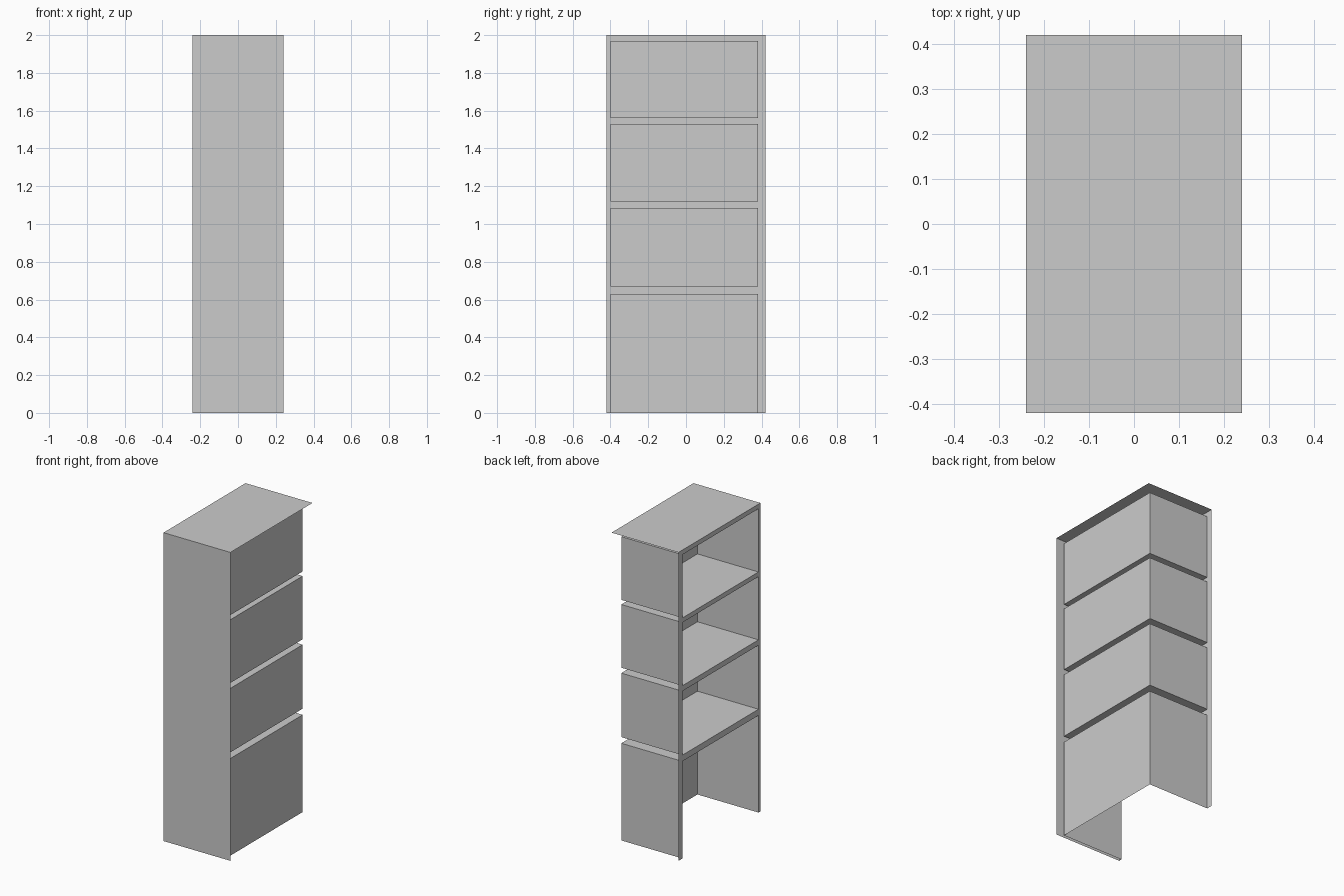
import bpy, bmesh

if "Cube" in bpy.data.objects:
    bpy.data.objects.remove(bpy.data.objects["Cube"])

# Outer limits, and the inner limits of the shelf spaces
X0, X1 = -0.24, 0.24
Y0, Y1 = -0.42, 0.42
TOP = 2.0
BACK_X = 0.198
IN_Y0, IN_Y1 = -0.40, 0.38
BAYS = [(0.0, 0.63), (0.67, 1.085), (1.12, 1.53), (1.56, 1.97)]


def build(name, quads):
    """Make one object from a list of flat four-cornered panels."""
    bm = bmesh.new()
    for q in quads:
        bm.faces.new([bm.verts.new(p) for p in q])
    bmesh.ops.remove_doubles(bm, verts=bm.verts[:], dist=1e-5)
    mesh = bpy.data.meshes.new(name)
    bm.to_mesh(mesh)
    bm.free()
    ob = bpy.data.objects.new(name, mesh)
    bpy.context.collection.objects.link(ob)
    return ob


def x_quad(x, y0, y1, z0, z1):   # faces -x
    return [(x, y1, z0), (x, y0, z0), (x, y0, z1), (x, y1, z1)]


def y_quad(y, z0, z1, xa, xb):   # faces -y when xa < xb
    return [(xa, y, z0), (xb, y, z0), (xb, y, z1), (xa, y, z1)]


def z_quad(z, ya, yb, xa, xb):   # faces up when ya < yb
    return [(xa, ya, z), (xb, ya, z), (xb, yb, z), (xa, yb, z)]


# Outer skin: only the top and one side are closed
build("top_panel", [z_quad(TOP, Y0, Y1, X0, X1)])
build("outer_side", [y_quad(Y0, 0, TOP, X0, X1)])

# Face frame around the open side: two uprights plus rails
frame = [x_quad(X0, Y0, IN_Y0, 0, TOP), x_quad(X0, IN_Y1, Y1, 0, TOP)]
for i, (low, high) in enumerate(BAYS):
    next_low = BAYS[i + 1][0] if i + 1 < len(BAYS) else TOP
    frame.append(x_quad(X0, IN_Y0, IN_Y1, high, next_low))
build("face_frame", frame)

# Shelf spaces: back, two sides, ceiling, and a floor above the lowest one
for i, (z0, z1) in enumerate(BAYS):
    quads = [
        x_quad(BACK_X, IN_Y0, IN_Y1, z0, z1),
        y_quad(IN_Y0, z0, z1, BACK_X, X0),
        y_quad(IN_Y1, z0, z1, X0, BACK_X),
        z_quad(z1, IN_Y1, IN_Y0, X0, BACK_X),
    ]
    if i > 0:
        quads.append(z_quad(z0, IN_Y0, IN_Y1, X0, BACK_X))
    build(f"shelf_space_{i + 1}", quads)
